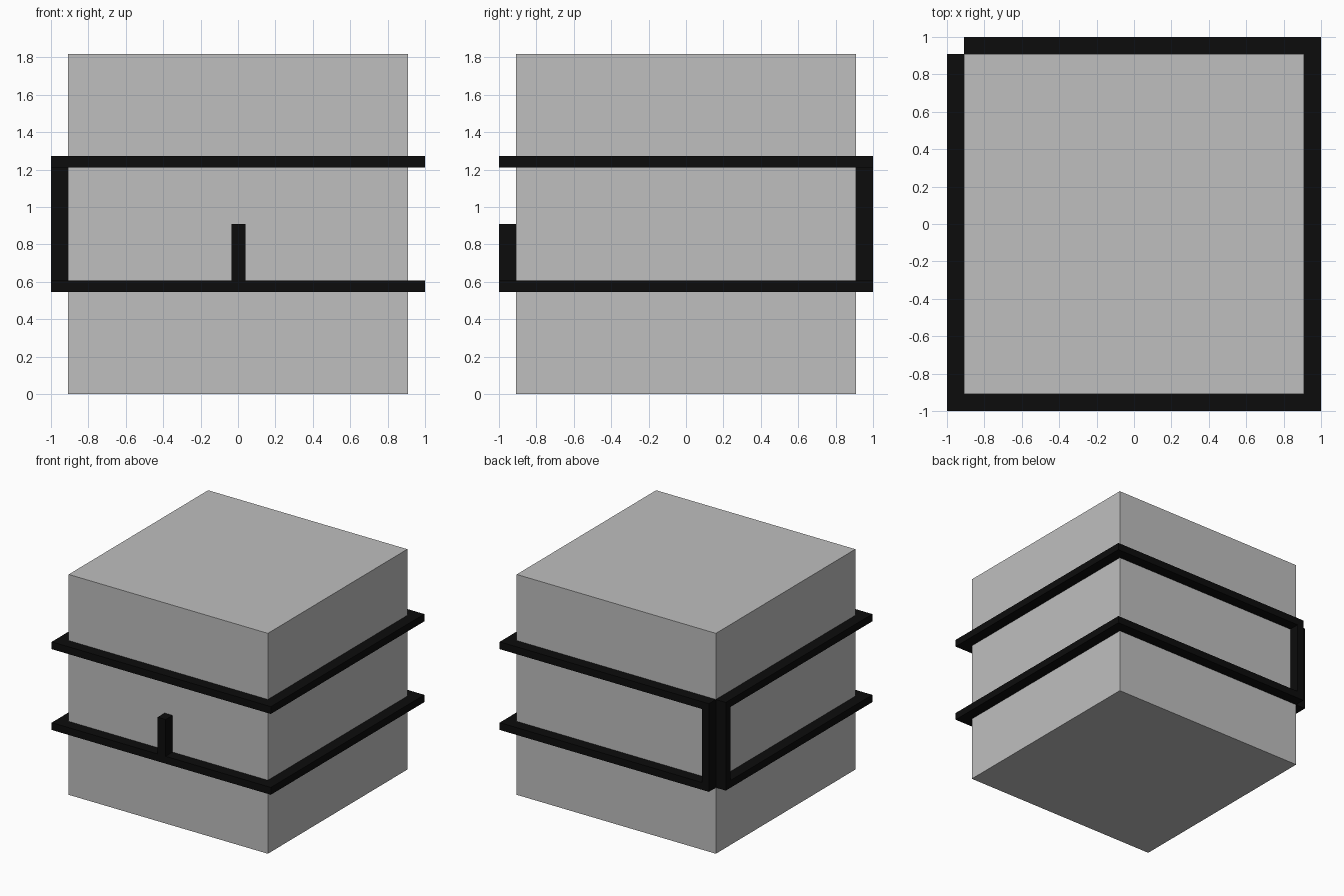
import bpy

cube = bpy.data.objects.get("Cube")
if cube:
    bpy.data.objects.remove(cube, do_unlink=True)


def make_material(name, rgb):
    mat = bpy.data.materials.new(name)
    mat.use_nodes = True
    color = (*rgb, 1.0)
    mat.diffuse_color = color
    mat.node_tree.nodes["Principled BSDF"].inputs["Base Color"].default_value = color
    return mat


def box(name, mat, x, y, z):
    """Cuboid spanning the given (low, high) ranges."""
    spans = (x, y, z)
    bpy.ops.mesh.primitive_cube_add(size=1, location=[(a + b) / 2 for a, b in spans])
    ob = bpy.context.object
    ob.name = name
    ob.scale = [b - a for a, b in spans]
    bpy.ops.object.transform_apply(location=False, rotation=False, scale=True)
    ob.data.materials.append(mat)
    return ob


grey = make_material("light grey", (0.52, 0.52, 0.52))
black = make_material("black", (0.0037, 0.0037, 0.0037))

UNIT = 2 / 33           # rail height
OUT = 1.0               # outer face of the rails
IN = 15 * UNIT          # face of the block
LOW, HIGH = 9 * UNIT, 20 * UNIT

# Main block
box("block", grey, (-IN, IN), (-IN, IN), (0, 2 * IN))

# Two rails around the block, open at the back corner on the -x side
for level, base in (("lower", LOW), ("upper", HIGH)):
    z = (base, base + UNIT)
    box(f"{level}_rail_front", black, (-OUT, OUT), (-OUT, -IN), z)
    box(f"{level}_rail_back", black, (-IN, OUT), (IN, OUT), z)
    box(f"{level}_rail_left", black, (IN, OUT), (-IN, IN), z)
    box(f"{level}_rail_right", black, (-OUT, -IN), (-IN, IN), z)

# Upright posts joining the rail ends on both sides of the open corner
post_z = (LOW + UNIT, HIGH)
box("corner_post_back", black, (-IN, -IN + UNIT), (IN, OUT), post_z)
box("corner_post_right", black, (-OUT, -IN), (IN - UNIT, IN), post_z)

# Short upright on the front of the lower rail
box("front_post", black, (-0.034, 0.04), (-OUT, -IN), (LOW + UNIT, IN))
